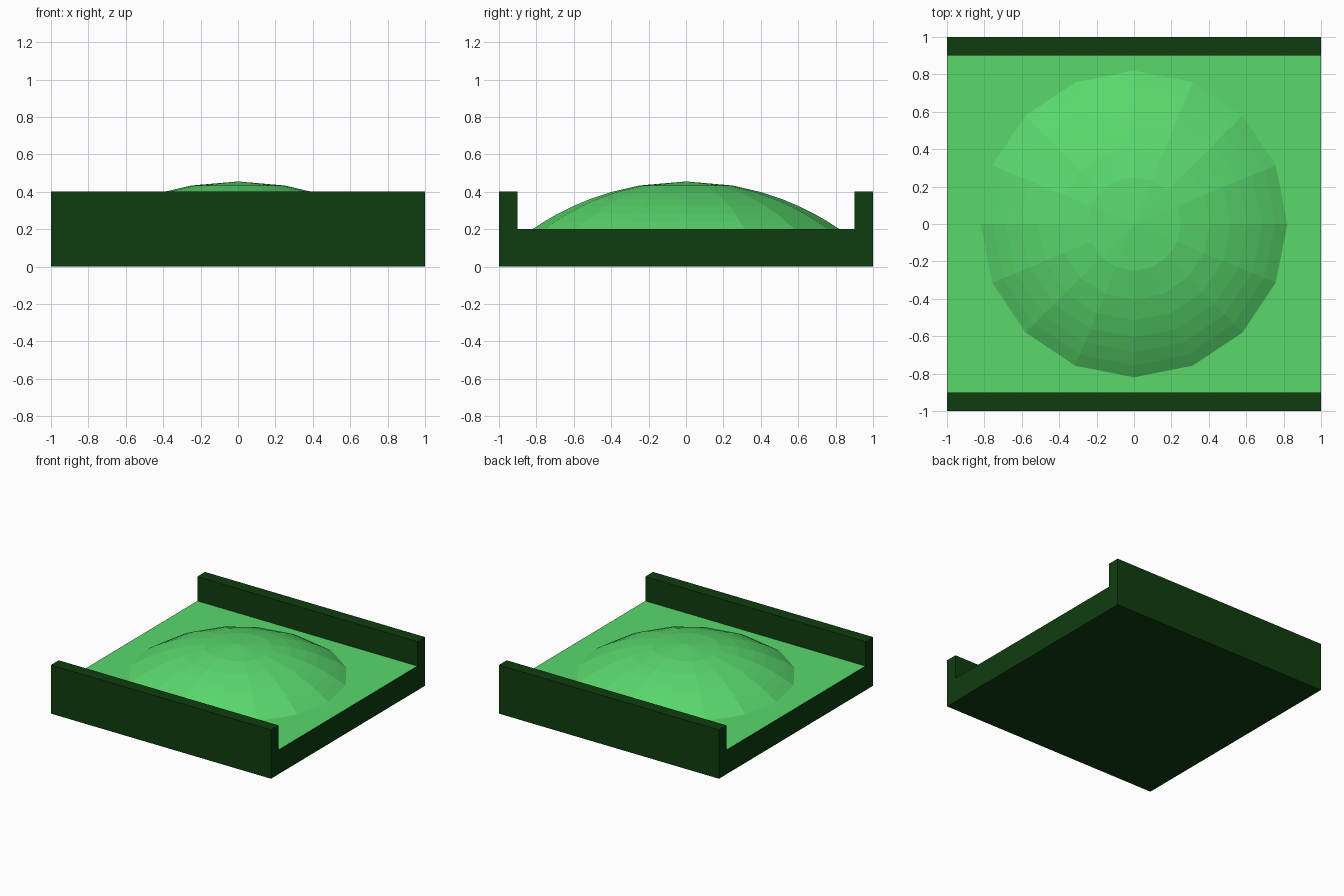
import bpy
import bmesh
from math import sqrt, sin, cos, tau

default_cube = bpy.data.objects.get("Cube")
if default_cube:
    bpy.data.objects.remove(default_cube, do_unlink=True)


def make_material(name, rgb):
    mat = bpy.data.materials.new(name)
    mat.use_nodes = True
    color = (*rgb, 1)
    mat.diffuse_color = color
    mat.node_tree.nodes["Principled BSDF"].inputs["Base Color"].default_value = color
    return mat


def make_object(name, bm, materials):
    bmesh.ops.recalc_face_normals(bm, faces=bm.faces)
    mesh = bpy.data.meshes.new(name)
    bm.to_mesh(mesh)
    bm.free()
    for mat in materials:
        mesh.materials.append(mat)
    obj = bpy.data.objects.new(name, mesh)
    bpy.context.collection.objects.link(obj)
    return obj


dark_green = make_material("dark green", (0.0048, 0.047, 0.0048))
light_green = make_material("light green", (0.10, 0.69, 0.152))

FLOOR, WALL, INNER = 0.2, 0.4, 0.9

# Track base: channel profile swept from side to side, with a light floor
bm = bmesh.new()
half = [(INNER, FLOOR), (INNER, WALL), (1, WALL), (1, 0)]
profile = half + [(-y, z) for y, z in reversed(half)]
outline = bm.faces.new([bm.verts.new((-1, y, z)) for y, z in profile])
sweep = bmesh.ops.extrude_face_region(bm, geom=[outline])["geom"]
bmesh.ops.translate(bm, vec=(2, 0, 0),
                    verts=[v for v in sweep if isinstance(v, bmesh.types.BMVert)])
for face in bm.faces:
    if all(abs(v.co.z - FLOOR) < 0.001 for v in face.verts):
        face.material_index = 1
make_object("track_base", bm, [dark_green, light_green])

# Hill: faceted spherical cap with rings at even height steps
SIDES, PEAK, RADIUS, RIM = 16, 0.455, 1.446, 0.82
bm = bmesh.new()
apex = bm.verts.new((0, 0, PEAK))
previous = None
for step in range(7):
    r = sqrt(0.0625 + (RIM ** 2 - 0.0625) * step / 6)
    z = PEAK - RADIUS + sqrt(RADIUS ** 2 - r ** 2)
    ring = [bm.verts.new((r * cos(tau * i / SIDES), r * sin(tau * i / SIDES), z))
            for i in range(SIDES)]
    for i in range(SIDES):
        j = (i + 1) % SIDES
        if previous:
            bm.faces.new((previous[i], ring[i], ring[j], previous[j]))
        else:
            bm.faces.new((apex, ring[i], ring[j]))
    previous = ring
hill = make_object("hill", bm, [light_green])
# Keep the open cap facing outward
if hill.data.polygons[0].normal.z < 0:
    hill.data.flip_normals()
